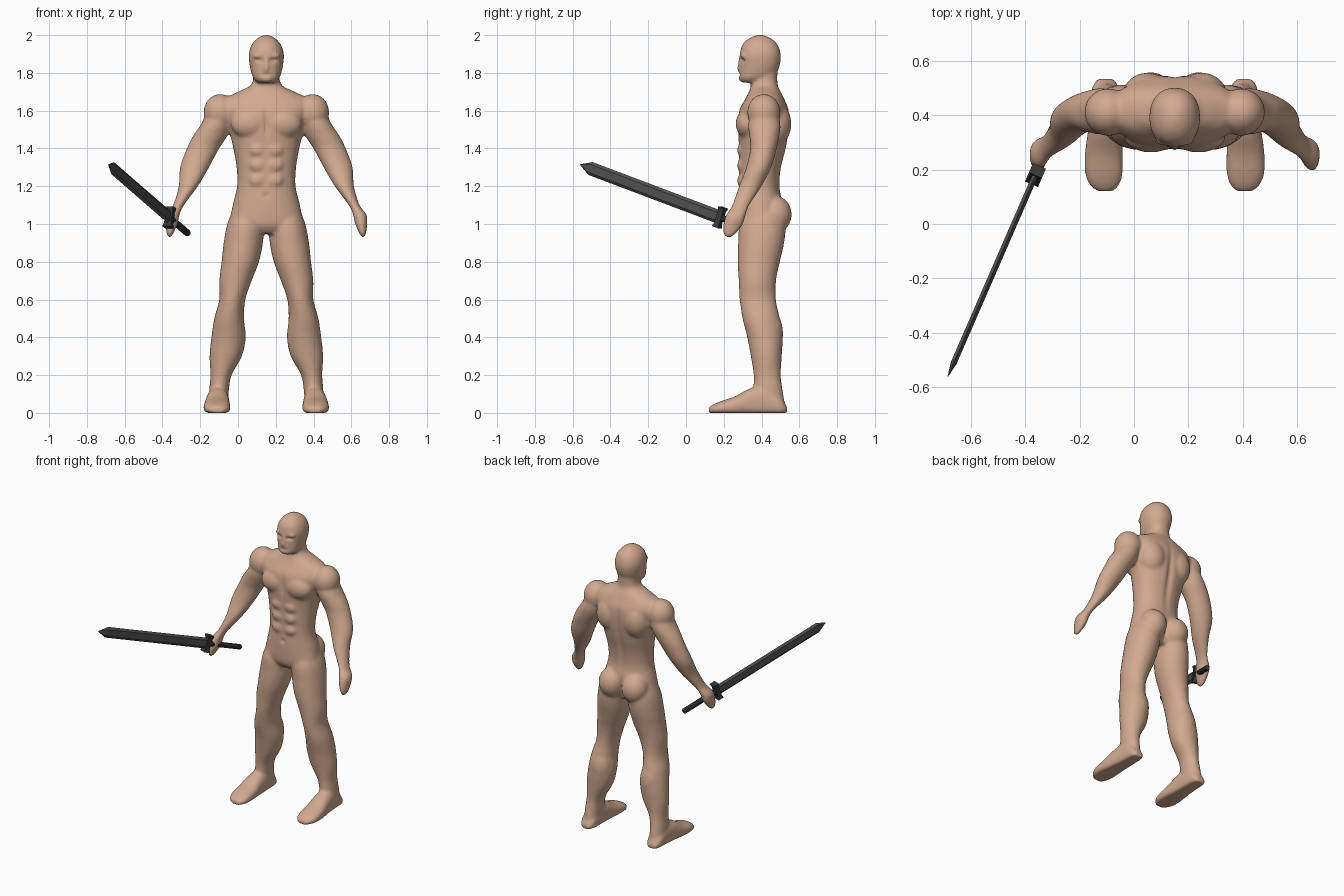
import bpy, bmesh, math
from mathutils import Matrix, Vector

if "Cube" in bpy.data.objects:
    bpy.data.objects.remove(bpy.data.objects["Cube"])

CX = 0.15  # the figure's own centre line


def material(name, rgb, rough=0.7):
    m = bpy.data.materials.new(name)
    m.use_nodes = True
    m.diffuse_color = (*rgb, 1)
    bsdf = m.node_tree.nodes["Principled BSDF"]
    bsdf.inputs["Base Color"].default_value = (*rgb, 1)
    bsdf.inputs["Roughness"].default_value = rough
    return m


skin = material("skin", (0.64, 0.40, 0.28))
steel = material("dark_steel", (0.08, 0.08, 0.08))
hilt = material("hilt_grey", (0.04, 0.04, 0.043))


def spline(rows, steps=5):
    """Smoothly interpolate a list of stations."""
    out = []
    for i in range(len(rows) - 1):
        a, b, c, d = (rows[max(0, min(len(rows) - 1, i + k))] for k in (-1, 0, 1, 2))
        for s in range(steps):
            t = s / steps
            out.append([q + 0.5 * t * (r - p + t * (2*p - 5*q + 4*r - w + t * (3*(q - r) + w - p)))
                        for p, q, r, w in zip(a, b, c, d)])
    return out + [list(rows[-1])]


def skin_rings(bm, rings):
    """Bridge rings of points into a closed solid."""
    rows = [[bm.verts.new(p) for p in ring] for ring in rings]
    n = len(rows[0])
    for a, b in zip(rows, rows[1:]):
        for i in range(n):
            bm.faces.new((a[i], a[(i + 1) % n], b[(i + 1) % n], b[i]))
    bm.faces.new(rows[0][::-1])
    bm.faces.new(rows[-1])


def oval(ra, rb, power=2.0, n=28):
    pts = []
    for i in range(n):
        c, s = math.cos(2 * math.pi * i / n), math.sin(2 * math.pi * i / n)
        pts.append((ra * math.copysign(abs(c) ** (2 / power), c),
                    rb * math.copysign(abs(s) ** (2 / power), s)))
    return pts


def limb(bm, stations, side=1, power=2.0):
    """Level rings; station = height, offset from centre, depth, half width, half depth."""
    skin_rings(bm, [[(CX + side * x + u, y + v, z) for u, v in oval(rx, ry, power)]
                    for z, x, y, rx, ry in spline(stations)])


def ball(bm, centre, radii, side=1):
    x, y, z = centre
    m = Matrix.Translation((CX + side * x, y, z)) @ Matrix.Diagonal((*radii, 1))
    bmesh.ops.create_uvsphere(bm, u_segments=24, v_segments=16, radius=1, matrix=m)


def make_object(name, bm, mat):
    bmesh.ops.recalc_face_normals(bm, faces=bm.faces[:])
    me = bpy.data.meshes.new(name)
    bm.to_mesh(me)
    bm.free()
    me.materials.append(mat)
    ob = bpy.data.objects.new(name, me)
    bpy.context.collection.objects.link(ob)
    return ob


body = bmesh.new()

# Torso and neck
limb(body, [(0.95, 0, .39, .12, .08), (1.0, 0, .385, .19, .105), (1.1, 0, .393, .178, .117),
            (1.2, 0, .388, .155, .108), (1.3, 0, .393, .158, .112), (1.4, 0, .405, .175, .125),
            (1.5, 0, .41, .2, .135), (1.6, 0, .413, .24, .132), (1.66, 0, .417, .225, .105),
            (1.7, 0, .418, .15, .085), (1.74, 0, .415, .078, .07), (1.82, 0, .42, .068, .065)],
     power=2.2)

# Head, nose and chin
limb(body, [(1.748, 0, .345, .045, .05), (1.77, 0, .355, .068, .073), (1.8, 0, .38, .08, .098),
            (1.85, 0, .392, .09, .107), (1.9, 0, .393, .093, .108), (1.95, 0, .392, .077, .093),
            (1.985, 0, .392, .045, .055), (2.002, 0, .392, .008, .01)], power=2.2)
ball(body, (0, .287, 1.825), (.014, .02, .022))
ball(body, (0, .29, 1.85), (.011, .016, .045))
ball(body, (0, .295, 1.77), (.035, .018, .016))

for s in (1, -1):
    # Leg
    limb(body, [(1.08, .1, .41, .075, .09), (1.0, .11, .405, .097, .122), (.9, .122, .398, .104, .122),
                (.8, .138, .385, .099, .112), (.7, .163, .378, .086, .099), (.6, .18, .38, .069, .096),
                (.5, .197, .398, .079, .099), (.4, .2, .418, .091, .094), (.3, .215, .425, .086, .082),
                (.2, .24, .43, .056, .072), (.12, .25, .435, .052, .077), (.03, .253, .45, .048, .078)], s)
    # Foot, lofted from heel to toe with a flat sole
    foot = [(.535, .255, .03, .03), (.5, .255, .05, .08), (.42, .255, .056, .14), (.34, .258, .062, .13),
            (.26, .261, .07, .088), (.19, .261, .07, .064), (.145, .259, .056, .045), (.12, .257, .03, .028)]
    skin_rings(body, [[(CX + s * x + u, y, max(0, h * .4 + v)) for u, v in oval(rx, h * .6, 2.3)]
                      for y, x, rx, h in spline(foot)])
    # Arm and hand
    limb(body, [(1.64, .22, .415, .07, .065), (1.53, .265, .415, .08, .085), (1.47, .295, .415, .091, .08),
                (1.4, .335, .41, .086, .07), (1.3, .38, .385, .077, .066), (1.2, .413, .34, .051, .06),
                (1.1, .465, .29, .029, .046), (1.05, .495, .265, .036, .052), (1.0, .502, .25, .032, .052),
                (.95, .51, .232, .018, .034), (.93, .512, .225, .008, .014)], s)
    # Muscles: shoulder, chest, shoulder blade, buttock, calf, kneecap, brow
    ball(body, (.245, .412, 1.59), (.088, .088, .098), s)
    ball(body, (.088, .325, 1.53), (.1, .062, .078), s)
    ball(body, (.1, .468, 1.53), (.095, .09, .12), s)
    ball(body, (.088, .47, 1.05), (.088, .09, .1), s)
    ball(body, (.195, .44, .42), (.078, .074, .13), s)
    ball(body, (.185, .32, .59), (.042, .035, .05), s)
    ball(body, (.037, .303, 1.89), (.036, .017, .011), s)
    # Abdominal blocks
    for z in (1.23, 1.31, 1.39):
        ball(body, (.045, .295, z), (.044, .024, .036), s)

# Fuse the parts into one smooth skin
figure = make_object("body", body, skin)
bpy.context.view_layer.objects.active = figure
figure.select_set(True)
remesh = figure.modifiers.new("fuse", 'REMESH')
remesh.mode = 'VOXEL'
remesh.voxel_size = 0.0095
relax = figure.modifiers.new("relax", 'SMOOTH')
relax.factor = 0.5
relax.iterations = 7
for name in ("fuse", "relax"):
    bpy.ops.object.modifier_apply(modifier=name)

# Grooves: offset, depth, height, reaches, push along y
grooves = [(.038, .29, 1.868, .02, .05, .009, .016), (-.038, .29, 1.868, .02, .05, .009, .016),
           (0, .28, 1.789, .022, .03, .005, .008), (0, .29, 1.53, .012, .06, .07, .012),
           (0, .56, 1.4, .02, .09, .2, -.014), (0, .55, 1.02, .012, .08, .06, -.02),
           (0, .28, 1.15, .012, .05, .012, .01)]
for v in figure.data.vertices:
    for x, y, z, sx, sy, sz, push in grooves:
        d = ((v.co.x - CX - x) / sx) ** 2 + ((v.co.y - y) / sy) ** 2 + ((v.co.z - z) / sz) ** 2
        v.co.y += push * math.exp(-d)
    v.co.z = max(0, v.co.z)
figure.data.materials.clear()
figure.data.materials.append(skin)
figure.data.polygons.foreach_set("use_smooth", [True] * len(figure.data.polygons))

# Sword frame: local z runs from guard to tip, local x is the blade's width
guard_at, tip_at = Vector((-.363, .18, 1.035)), Vector((-.686, -.562, 1.315))
along = (tip_at - guard_at).normalized()
normal = along.cross(Vector((0, 0, 1))).normalized()
across = normal.cross(along)
frame = Matrix((across, normal, along)).transposed().to_4x4()
frame.translation = guard_at
length = (tip_at - guard_at).length


def sword_part(name, rings, mat):
    bm = bmesh.new()
    skin_rings(bm, rings)
    bm.transform(frame)
    return make_object(name, bm, mat)


# Blade with bevelled edges and a short point
def blade_ring(z, w, t):
    return [(w, 0, z), (w * .6, t, z), (-w * .6, t, z), (-w, 0, z), (-w * .6, -t, z), (w * .6, -t, z)]


sword_part("blade", [blade_ring(0, .036, .011), blade_ring(length - .065, .036, .011),
                     blade_ring(length, .001, .001)], steel)


# Guard, slightly flared at its ends
def box_ring(x, d, h):
    return [(x, -d, -h), (x, d, -h), (x, d, h), (x, -d, h)]


sword_part("guard", [box_ring(x, d, h) for x, d, h in
                     ((-.055, .026, .02), (-.035, .02, .015), (.035, .02, .015), (.055, .026, .02))], hilt)

# Handle
sword_part("handle", [[(u, v, z) for u, v in oval(r, r, n=10)] for z, r in
                      ((-.262, .014), (-.254, .018), (0, .018))], hilt)
